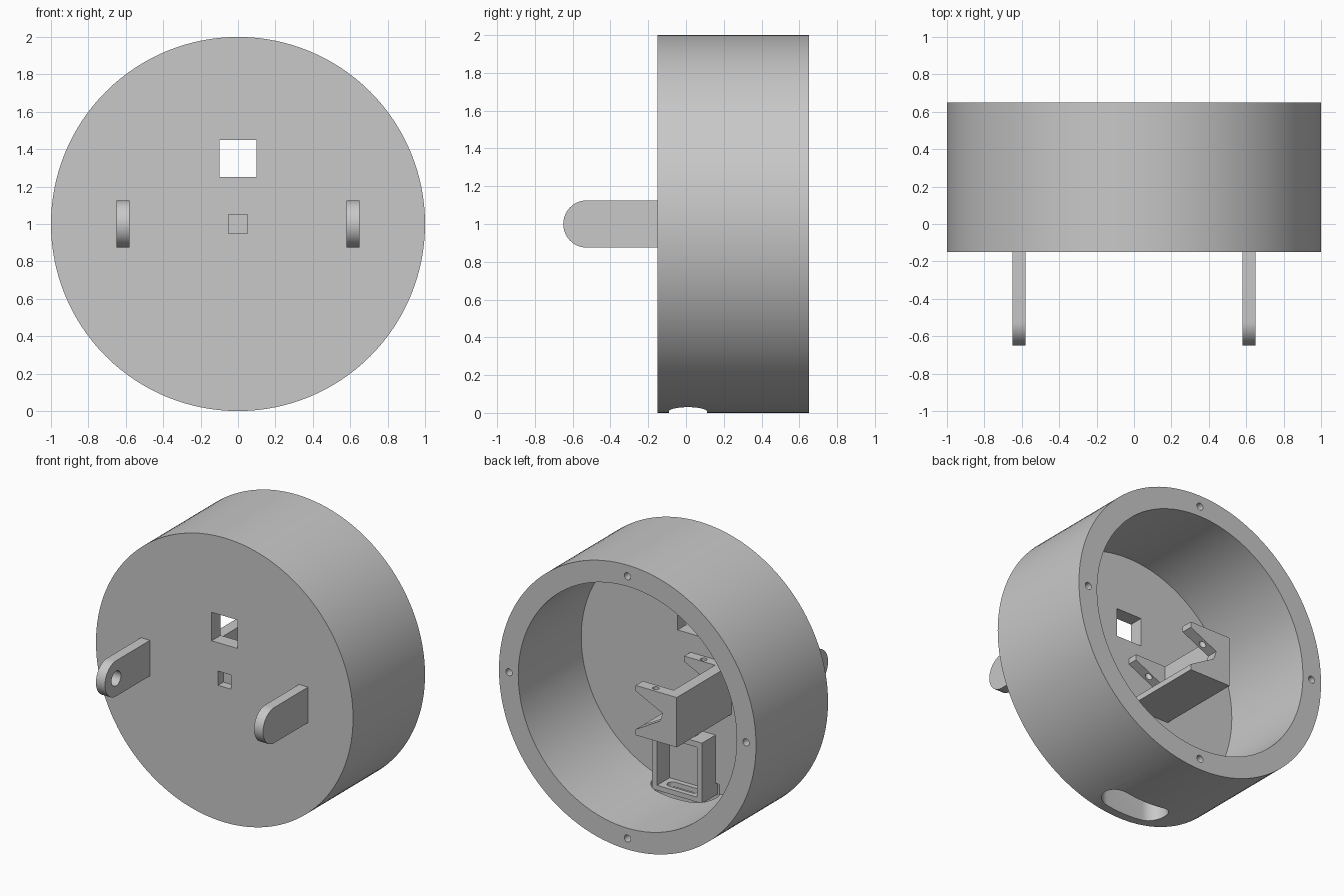
import bpy
import bmesh
from math import sin, cos, pi, radians

cube = bpy.data.objects.get("Cube")
if cube:
    bpy.data.objects.remove(cube, do_unlink=True)

grey = bpy.data.materials.new("plain grey")
grey.use_nodes = True
COLOUR = (0.58, 0.58, 0.58, 1)
grey.diffuse_color = COLOUR
grey.node_tree.nodes["Principled BSDF"].inputs["Base Color"].default_value = COLOUR


def prism(name, outline, axis, lo, hi):
    """Extrude a 2D outline along an axis; outline is in the other two axes."""
    place = {"x": lambda u, v, w: (w, u, v),
             "y": lambda u, v, w: (u, w, v),
             "z": lambda u, v, w: (u, v, w)}[axis]
    bm = bmesh.new()
    low = [bm.verts.new(place(u, v, lo)) for u, v in outline]
    high = [bm.verts.new(place(u, v, hi)) for u, v in outline]
    bm.faces.new(low)
    bm.faces.new(high)
    n = len(outline)
    for i in range(n):
        j = (i + 1) % n
        bm.faces.new((low[i], low[j], high[j], high[i]))
    bmesh.ops.recalc_face_normals(bm, faces=bm.faces)
    mesh = bpy.data.meshes.new(name)
    bm.to_mesh(mesh)
    bm.free()
    mesh.materials.append(grey)
    obj = bpy.data.objects.new(name, mesh)
    bpy.context.collection.objects.link(obj)
    return obj


def arc(u, v, r, start=0, end=360, n=24):
    return [(u + r * cos(radians(start + (end - start) * i / n)),
             v + r * sin(radians(start + (end - start) * i / n)))
            for i in range(n + (abs(end - start) < 360))]


def rect(u0, u1, v0, v1):
    return [(u0, v0), (u1, v0), (u1, v1), (u0, v1)]


def stadium(u, v, half_length, r):
    c = half_length - r
    return arc(u + c, v, r, -90, 90, 16) + arc(u - c, v, r, 90, 270, 16)


def combine(obj, others, operation):
    for other in others:
        other.hide_render = True
        mod = obj.modifiers.new("Boolean", "BOOLEAN")
        mod.operation = operation
        mod.solver = "EXACT"
        mod.object = other
    graph = bpy.context.evaluated_depsgraph_get()
    graph.update()
    mesh = bpy.data.meshes.new_from_object(obj.evaluated_get(graph))
    obj.modifiers.clear()
    obj.data = mesh
    for other in others:
        bpy.data.objects.remove(other, do_unlink=True)


def smooth(obj):
    bpy.ops.object.select_all(action="DESELECT")
    obj.select_set(True)
    bpy.context.view_layer.objects.active = obj
    bpy.ops.object.shade_smooth_by_angle(angle=radians(30))


FRONT, FLOOR, BACK = -0.15, -0.05, 0.65

# Round housing, open at the back, with windows, cable slot and screw holes
housing = prism("housing", arc(0, 1, 1, n=128), "y", FRONT, BACK)
cutters = [
    prism("cavity_cutter", arc(0, 1, 0.85, n=128), "y", FLOOR, 0.9),
    prism("window_cutter", rect(-0.1, 0.1, 1.25, 1.45), "y", -0.3, 0.1),
    prism("pocket_cutter", rect(-0.05, 0.05, 0.95, 1.05), "y", -0.3, -0.09),
    prism("cable_slot_cutter", stadium(0, 0.01, 0.245, 0.1), "z", -0.1, 0.25),
]
for k in range(4):
    a = k * pi / 2
    cutters.append(prism("screw_hole_cutter",
                         arc(0.922 * cos(a), 1 + 0.922 * sin(a), 0.025, n=16),
                         "y", BACK - 0.2, BACK + 0.1))
combine(housing, cutters, "DIFFERENCE")
smooth(housing)

# Two flat pins with rounded tips
pin_outline = [(-0.1, 0.875), (-0.1, 1.125)] + arc(-0.525, 1, 0.125, 90, 270)
right_pin = prism("right_pin", pin_outline, "x", -0.65, -0.58)
combine(right_pin, [prism("pin_hole_cutter", arc(-0.525, 1, 0.052), "x", -0.8, -0.4)],
        "DIFFERENCE")
left_pin = prism("left_pin", pin_outline, "x", 0.58, 0.65)
smooth(right_pin)
smooth(left_pin)

# Clamp bracket: side web and bottom plate joined by two C-shaped ends
L_SHAPE = [(-0.32, 0.77), (0, 0.77), (0, 0.81), (-0.24, 0.81),
           (-0.24, 1.12), (-0.32, 1.12)]
C_SHAPE = [(-0.32, 0.77), (0, 0.77), (0, 0.81), (-0.19, 0.92), (-0.21, 0.98),
           (0, 1.08), (0, 1.12), (-0.32, 1.12)]
bracket = prism("clamp_bracket", L_SHAPE, "y", -0.07, 0.555)
ends = [prism("bracket_end", C_SHAPE, "y", lo, hi)
        for lo, hi in ((-0.08, 0.02), (0.48, 0.56))]
combine(bracket, ends, "UNION")
combine(bracket, [prism("bracket_hole_cutter", arc(-0.13, y, 0.022, n=16), "z", 0.93, 1.3)
                  for y in (-0.01, 0.52)], "DIFFERENCE")

# Cable box standing over the slot, open at the back
cable_box = prism("cable_box", rect(-0.195, 0.195, 0.165, 0.59), "y", -0.07, 0.1)
combine(cable_box, [
    prism("box_cavity_cutter", rect(-0.155, 0.155, 0.2, 0.55), "y", -0.04, 0.3),
    prism("box_top_slot_cutter", rect(-0.1, 0.1, 0.5, 0.7), "y", 0.0, 0.04),
    prism("box_floor_slot_cutter", stadium(0, 0.03, 0.12, 0.035), "z", 0.1, 0.3),
], "DIFFERENCE")
